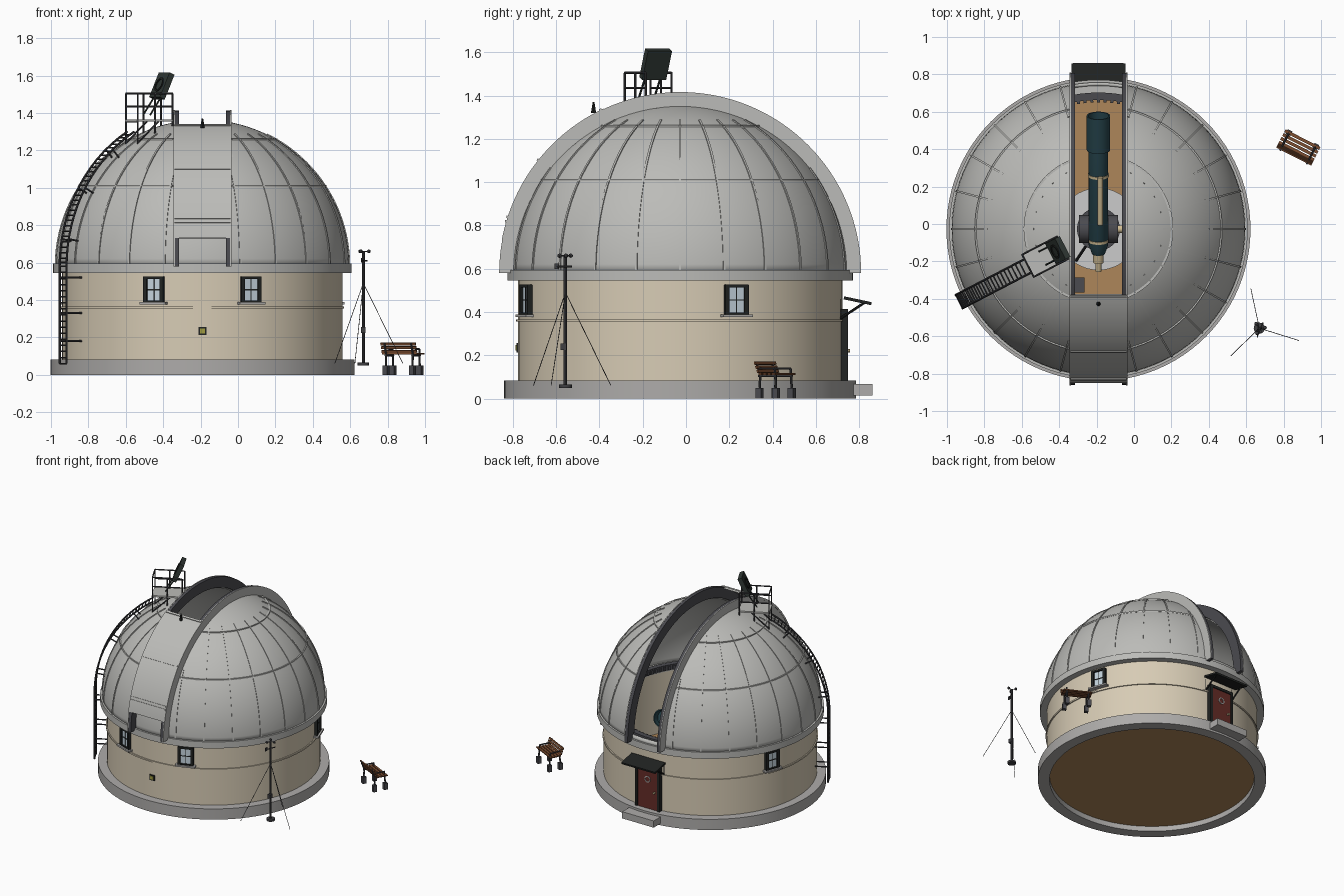
import bpy, bmesh
from math import pi, cos, sin, acos, radians as rad
from mathutils import Matrix as Mx, Vector as V

if "Cube" in bpy.data.objects:
    bpy.data.objects.remove(bpy.data.objects["Cube"])

mats = {}
STONE, WALL, DOME, DARK = (.42, .41, .4), (.68, .6, .46), (.5, .5, .48), (.07, .07, .08)
BLACK, RED, WOOD, FLOOR = (.015, .017, .016), (.13, .025, .02), (.2, .075, .03), (.42, .24, .1)
TEAL, CREAM, GLASS, IRON = (.02, .06, .075), (.65, .52, .3), (.55, .65, .72), (.05, .05, .055)

T = Mx.Translation((-.19, -.027, 0))      # building axis
ZC, R = .58, .785                         # dome centre height and radius


def rz(a): return Mx.Rotation(a, 4, 'Z')
def tr(x, y, z): return Mx.Translation((x, y, z))
def at(deg, r, z): return T @ rz(rad(deg)) @ tr(r, 0, z)   # local x points outward


def done(name, bm, col):
    bmesh.ops.remove_doubles(bm, verts=bm.verts, dist=1e-6)
    bmesh.ops.recalc_face_normals(bm, faces=bm.faces)
    me = bpy.data.meshes.new(name)
    bm.to_mesh(me)
    bm.free()
    for p in me.polygons:
        p.use_smooth = True
    me.set_sharp_from_angle(angle=rad(32))
    if col not in mats:
        mats[col] = bpy.data.materials.new("paint_%d" % len(mats))
        mats[col].diffuse_color = (*col, 1)
    me.materials.append(mats[col])
    ob = bpy.data.objects.new(name, me)
    bpy.context.collection.objects.link(ob)
    return ob


def box(bm, size, M):
    bmesh.ops.create_cube(bm, size=1, matrix=M @ Mx.Diagonal((*size, 1)))


def rod(bm, a, b, r, r2=None, seg=8, M=Mx()):
    a, b = M @ V(a), M @ V(b)
    d = b - a
    bmesh.ops.create_cone(bm, cap_ends=True, segments=seg, radius1=r, radius2=r if r2 is None else r2,
                          depth=d.length, matrix=Mx.Translation((a + b) / 2) @ d.to_track_quat('Z', 'Y').to_matrix().to_4x4())


def sweep(bm, prof, M=T, a0=0, a1=2 * pi, seg=96):
    """Turn a (radius, height) outline about local z; partial sweeps get end caps."""
    full = a1 - a0 > 6.28
    wrap = prof[0][0] > 0 or prof[-1][0] > 0
    rows = []
    for i in range(seg if full else seg + 1):
        a = a0 + (a1 - a0) * i / seg
        rows.append([bm.verts.new(M @ V((r * cos(a), r * sin(a), h))) for r, h in prof])
    n = len(prof)
    for i in range(seg):
        p, q = rows[i], rows[(i + 1) % len(rows)]
        for j in range(n if wrap else n - 1):
            k = (j + 1) % n
            bm.faces.new((p[j], q[j], q[k], p[k]))
    if not full:
        bm.faces.new(rows[0])
        bm.faces.new(rows[-1])


def rect(r0, r1, h0, h1): return [(r0, h0), (r1, h0), (r1, h1), (r0, h1)]


def lathe(name, prof, col, M=T, **k):
    bm = bmesh.new()
    sweep(bm, prof, M, **k)
    return done(name, bm, col)


# masonry drum
lathe("plinth", rect(.73, .813, 0, .083), STONE)
lathe("drum_wall", rect(.715, .75, .083, .55), WALL)
lathe("string_course", rect(.745, .758, .355, .366), WALL)
lathe("floor", [(0, .04), (.73, .04), (.73, .08), (0, .08)], FLOOR)
lathe("dome_base_ring", rect(.715, .798, .545, .595), DOME)
bm = bmesh.new()
sweep(bm, rect(.69, .73, .57, .61))
for i in range(120):
    box(bm, (.014, .016, .03), at(i * 3, .684, .59))
done("azimuth_gear_ring", bm, DARK)

# dome shell with the slit taken out
bm = bmesh.new()
prof = [(R * cos(rad(e)), R * sin(rad(e))) for e in range(0, 91, 3)]
prof[-1] = (0, R)
rows = [[bm.verts.new((r * cos(a * pi / 48), r * sin(a * pi / 48), h)) for r, h in prof] for a in range(96)]
for i in range(96):
    for j in range(30):
        p, q = rows[i], rows[(i + 1) % 96]
        bm.faces.new((p[j], q[j], q[j + 1], p[j + 1]))
bmesh.ops.remove_doubles(bm, verts=bm.verts, dist=1e-6)
for x in (-.13, .13):
    bmesh.ops.bisect_plane(bm, geom=bm.verts[:] + bm.edges[:] + bm.faces[:], plane_co=(x, 0, 0), plane_no=(1, 0, 0))
cut = [f for f in bm.faces if abs(f.calc_center_median().x) < .13
       and f.calc_center_median().z > (.2 if f.calc_center_median().y < 0 else .04)]
bmesh.ops.delete(bm, geom=cut, context='FACES')
bm.transform(T @ tr(0, 0, ZC))
m = done("dome_shell", bm, DOME).modifiers.new("thickness", 'SOLIDIFY')
m.thickness, m.offset = .018, -1

# dome ribs and hoops
UP = Mx(((1, 0, 0, 0), (0, 0, -1, 0), (0, 1, 0, 0), (0, 0, 0, 1)))   # sweep in a vertical plane
bm = bmesh.new()
for i in range(24):
    c = abs(cos(rad(i * 15))) * R
    if c > .17:
        sweep(bm, rect(R - .008, R + .005, -.005, .005), at(i * 15, 0, ZC) @ UP, 0, min(rad(64), acos(.16 / c)), 20)
for e in (33.2, 59.8):
    r, z = R * cos(rad(e)), ZC + R * sin(rad(e))
    lim = acos(.158 / r)
    for a in (0, pi):
        sweep(bm, rect(r - .008, r + .005, z - .005, z + .005), T, a - lim, a + lim, 40)
done("dome_ribs", bm, DOME)

# slit rails and front shutter: swept about the x axis, 0 = back, pi = front
SL = T @ tr(0, 0, ZC) @ Mx(((0, 0, 1, 0), (1, 0, 0, 0), (0, 1, 0, 0), (0, 0, 0, 1)))
for s, side in ((-1, "left"), (1, "right")):
    lathe("slit_rail_" + side, rect(.755, .834, s * .126, s * .148), DARK, SL, a0=0, a1=pi, seg=64)
    lathe("slit_curb_" + side, rect(.745, .836, s * .148, s * .154), DOME, SL, a0=0, a1=pi, seg=64)
lathe("front_shutter", rect(.824, .838, -.156, .156), DOME, SL, a0=rad(115), a1=rad(169.5), seg=32)
bm = bmesh.new()
for a in (116, 141.5, 162, 163.5):
    sweep(bm, rect(.83, .844, -.15, .15), SL, rad(a - .35), rad(a + .35), 1)
done("shutter_bars", bm, DOME)
bm = bmesh.new()
rod(bm, (0, -.4, 1.32), (0, -.4, 1.37), .012, .004, M=T)
done("shutter_hook", bm, BLACK)

# windows
for i, a in enumerate((20, 160, 250, 290)):
    M = at(a, .75, .455)
    f, g, s = bmesh.new(), bmesh.new(), bmesh.new()
    for y in (-.047, .047):
        box(f, (.04, .02, .14), M @ tr(0, y, 0))
    for z in (-.065, .065):
        box(f, (.04, .11, .014), M @ tr(0, 0, z))
    box(f, (.022, .09, .006), M)
    box(f, (.022, .005, .13), M)
    box(g, (.016, .09, .13), M)
    box(s, (.05, .145, .012), M @ tr(.008, 0, -.072))
    done("window_frame_%d" % i, f, BLACK)
    done("window_glass_%d" % i, g, GLASS)
    done("window_sill_%d" % i, s, STONE)

# door, canopy, step
D = at(90, .75, 0)
bm = bmesh.new()
box(bm, (.03, .17, .31), D @ tr(.003, 0, .238))
done("door", bm, RED)
bm = bmesh.new()
for y in (-.095, .095):
    box(bm, (.05, .02, .33), D @ tr(0, y, .248))
box(bm, (.05, .21, .02), D @ tr(0, 0, .403))
box(bm, (.13, .29, .014), D @ tr(.07, 0, .452) @ Mx.Rotation(rad(12), 4, 'Y'))
for y in (-.12, .12):
    rod(bm, (-.01, y, .37), (.1, y, .442), .006, M=D)
    rod(bm, (-.015, y, .36), (-.015, y, .46), .006, M=D)
done("door_frame_and_canopy", bm, BLACK)
Q = D @ tr(.02, 0, .31) @ Mx.Rotation(pi / 2, 4, 'Y')
lathe("door_porthole", rect(.018, .025, -.005, .003), STONE, Q, seg=24)
bm = bmesh.new()
rod(bm, (.015, .06, .22), (.035, .06, .22), .008, M=D)
done("door_knob", bm, CREAM)
bm = bmesh.new()
box(bm, (.1, .27, .052), D @ tr(.088, 0, .041))
done("door_step", bm, STONE)

# wall plate
for n, w, d, c in (("plate_frame", .042, .75, BLACK), ("plate_face", .026, .754, (.35, .33, .05))):
    bm = bmesh.new()
    box(bm, (.014, w, w), at(270, d, .235))
    done(n, bm, c)

# access ladder up the wall and over the dome
L = at(207.5, 0, 0)
path = [(.84, .06 + .065 * i) for i in range(9)] + [(.84 * cos(rad(e)), ZC + .84 * sin(rad(e))) for e in range(3, 62, 4)]
bm = bmesh.new()
for y in (-.04, .04):
    for p, q in zip(path, path[1:]):
        rod(bm, (p[0], y, p[1]), (q[0], y, q[1]), .006, M=L)
    for z in (.18, .33, .52):
        rod(bm, (.74, y, z), (.84, y, z), .005, M=L)
    for e in (10, 30, 48):
        c, s = cos(rad(e)), sin(rad(e))
        rod(bm, (.78 * c, y, ZC + .78 * s), (.84 * c, y, ZC + .84 * s), .005, M=L)
for p, q in zip(path, path[1:]):
    rod(bm, (p[0], -.04, p[1]), (p[0], .04, p[1]), .004, M=L)
    x, z = (p[0] + q[0]) / 2, (p[1] + q[1]) / 2
    rod(bm, (x, -.04, z), (x, .04, z), .004, M=L)
done("access_ladder", bm, IRON)

# roof platform with railing, and raised hatch
bm = bmesh.new()
box(bm, (.22, .14, .012), L @ tr(.32, 0, 1.36))
done("platform_deck", bm, DOME)
bm = bmesh.new()
for y in (-.067, .067):
    for x in (.215, .32, .425):
        rod(bm, (x, y, ZC + (.77 ** 2 - x * x) ** .5), (x, y, 1.505), .005, M=L)
    rod(bm, (.425, y, 1.24), (.3, y, 1.355), .005, M=L)
    for z in (1.435, 1.505):
        rod(bm, (.215, y, z), (.425, y, z), .005, M=L)
for z in (1.355, 1.505):
    rod(bm, (.425, -.067, z), (.425, .067, z), .005, M=L)
done("platform_railing", bm, IRON)
H = L @ tr(.245, 0, 1.545) @ Mx.Rotation(rad(-24), 4, 'Y')
bm = bmesh.new()
box(bm, (.032, .125, .145), H)
for y in (-.04, .04):
    rod(bm, (0, y, -.07), (.02, y, -.18), .005, M=H)
done("hatch_panel", bm, (.03, .04, .035))
lathe("hatch_ring", rect(.03, .04, .014, .021), BLACK, H @ Mx.Rotation(pi / 2, 4, 'Y'), seg=24)

# telescope on its pier
lathe("pier_base", [(0, .08), (.22, .08), (.22, .1), (0, .1)], (.6, .6, .6), seg=48)
lathe("pier", [(0, .1), (.1, .1), (.07, .36), (.115, .37), (.115, .4), (0, .4)], DARK, seg=32)
S = T @ tr(0, 0, .5) @ Mx.Rotation(rad(-70), 4, 'X')
lathe("telescope_tube", [(0, -.14), (.035, -.14), (.052, -.09), (.052, .45), (.063, .45), (.063, .645),
                         (.055, .645), (.055, .6), (0, .6)], TEAL, S, seg=32)
lathe("eyepiece", [(0, -.24), (.016, -.24), (.016, -.19), (.028, -.19), (.028, -.14), (0, -.14)], CREAM, S, seg=24)
bm = bmesh.new()
rod(bm, (.01, -.07, .05), (.01, -.07, .32), .014, seg=16, M=S)
for h in (-.07, .3):
    sweep(bm, rect(.045, .056, h, h + .014), S, seg=32)
rod(bm, (.1, 0, .5), (.135, 0, .5), .02, seg=16, M=T)
done("finder_and_bands", bm, CREAM)
bm = bmesh.new()
for s in (-1, 1):
    box(bm, (.03, .09, .16), T @ tr(s * .08, 0, .45))
    rod(bm, (s * .05, 0, .5), (s * .105, 0, .5), .075, seg=24, M=T)
done("telescope_fork", bm, DARK)
bm = bmesh.new()
box(bm, (.07, .08, .17), T @ tr(-.11, -.3, .165))
rod(bm, (-.12, -.17, .09), (-.06, -.08, .4), .008, M=T)
done("control_desk", bm, DARK)

# weather mast with guy wires
P = tr(.67, -.557, 0)
bm = bmesh.new()
rod(bm, (0, 0, .05), (0, 0, .065), .03, seg=16, M=P)
rod(bm, (0, 0, .06), (0, 0, .66), .008, M=P)
box(bm, (.024, .028, .03), P @ tr(0, -.008, .24))
rod(bm, (-.01, -.04, .61), (.02, .03, .61), .004, M=P)
box(bm, (.006, .022, .025), P @ tr(-.01, -.04, .612))
for i in range(3):
    a = rad(i * 120 + 5)
    e = (.03 * cos(a), .03 * sin(a), .66)
    rod(bm, (0, 0, .66), e, .003, M=P)
    bmesh.ops.create_uvsphere(bm, u_segments=8, v_segments=6, radius=.01, matrix=P @ tr(*e))
for x, y in ((-.045, .21), (.212, -.066), (-.153, -.148)):
    rod(bm, (0, 0, .49), (x, y, .06), .0018, seg=5, M=P)
done("weather_mast", bm, IRON)

# bench, facing away from the front
B = tr(.88, .412, 0) @ rz(rad(-27))
bm, w, k = bmesh.new(), bmesh.new(), bmesh.new()
for x in (-.08, .08):
    for y in (-.04, .045):
        box(k, (.028, .028, .05), B @ tr(x, y, .025))
        rod(bm, (x, y, .05), (x, y * .9, .115), .006, M=B)
    rod(bm, (x, -.045, .105), (x, .048, .105), .006, M=B)
    rod(bm, (x, -.036, .105), (x, -.058, .17), .006, M=B)
    rod(bm, (x, -.045, .14), (x, .04, .138), .005, M=B)
    rod(bm, (x, .04, .138), (x, .04, .105), .005, M=B)
for i in range(4):
    box(w, (.21, .017, .008), B @ tr(0, -.025 + .023 * i, .114))
for i in range(3):
    box(w, (.21, .008, .014), B @ tr(0, -.038 - .007 * i, .126 + .019 * i) @ Mx.Rotation(rad(18), 4, 'X'))
done("bench_frame", bm, IRON)
done("bench_slats", w, WOOD)
done("bench_feet", k, DARK)

for m in bpy.data.materials:
    if m.users and not m.is_grease_pencil:
        m.use_nodes = True
        m.node_tree.nodes["Principled BSDF"].inputs["Base Color"].default_value = m.diffuse_color
